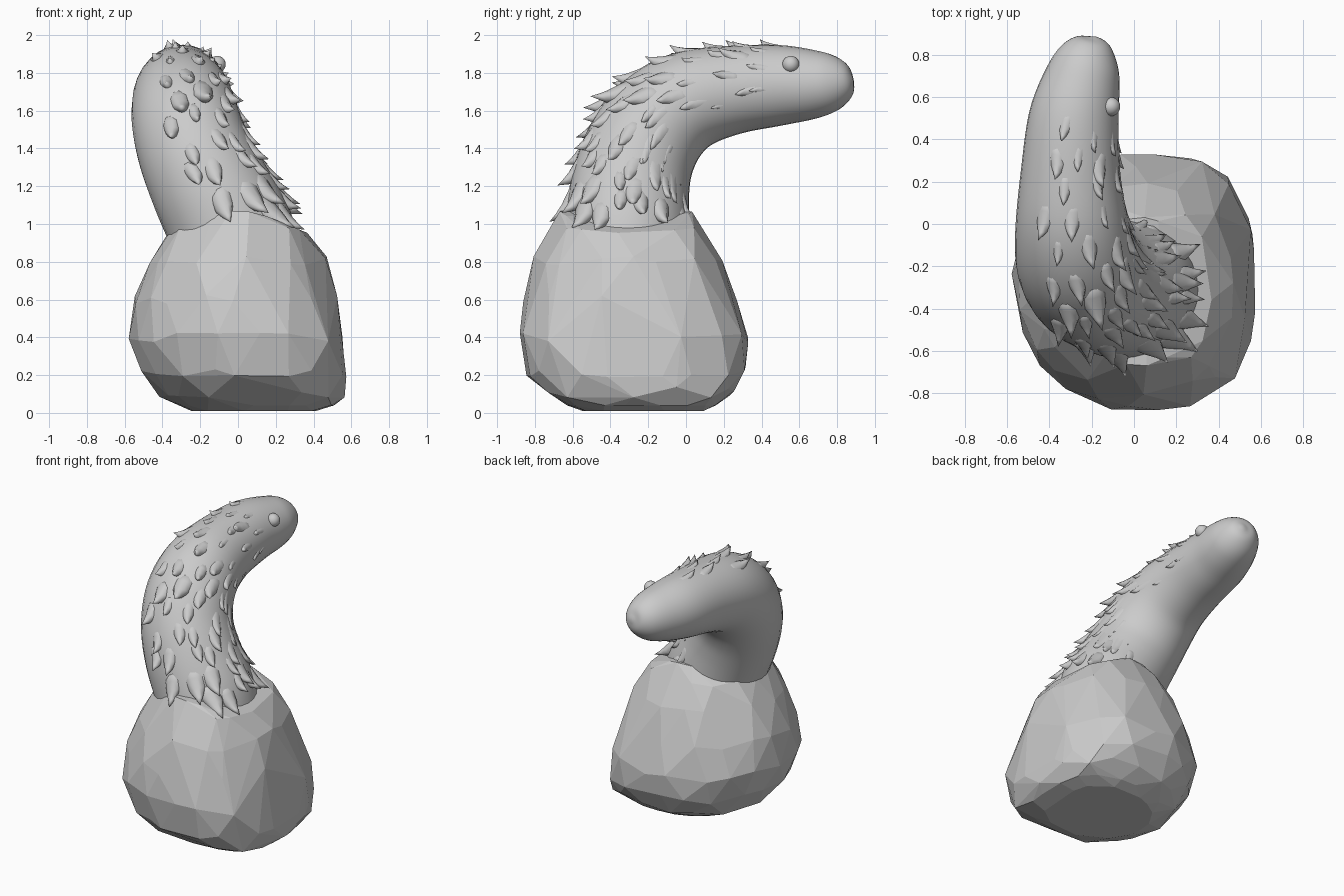
import bpy, bmesh, math, random
from mathutils import Vector

if "Cube" in bpy.data.objects:
    bpy.data.objects.remove(bpy.data.objects["Cube"])

random.seed(4)


def finish(bm, name, smooth):
    bmesh.ops.recalc_face_normals(bm, faces=bm.faces)
    me = bpy.data.meshes.new(name)
    bm.to_mesh(me)
    bm.free()
    ob = bpy.data.objects.new(name, me)
    bpy.context.collection.objects.link(ob)
    for p in me.polygons:
        p.use_smooth = smooth
    return ob


# Faceted rock base: hull over jittered rings (z, xmin, xmax, ymin, ymax)
levels = [(0.01, -.25, .42, -.55, .10), (.04, -.32, .51, -.63, .16), (.11, -.42, .565, -.75, .25),
          (.22, -.52, .57, -.84, .32), (.40, -.58, .56, -.89, .33), (.60, -.555, .525, -.86, .265),
          (.80, -.47, .465, -.80, .19), (.95, -.37, .37, -.73, .11), (1.07, -.25, .25, -.67, .03)]
bm = bmesh.new()
for k, (z, x0, x1, y0, y1) in enumerate(levels):
    cx, cy, rx, ry = (x0 + x1) / 2, (y0 + y1) / 2, (x1 - x0) / 2, (y1 - y0) / 2
    n = 18
    inner = 1 < k < len(levels) - 1
    for i in range(n):
        a = 2 * math.pi * (i + .5 * (k % 2) + random.uniform(-.25, .25)) / n
        c, s = math.cos(a), math.sin(a)
        e = (3 if k < 5 else 2.5) if c > 0 else 1.9
        d = (abs(c) ** e + abs(s) ** e) ** (-1 / e) * random.uniform(.985, 1.015)
        zz = z + (random.uniform(-.03, .03) if inner else 0)
        if k == len(levels) - 1:
            zz -= .09 * c * c            # rim dips at both sides
        bm.verts.new((cx + rx * d * c, cy + ry * d * s, max(zz, 0)))
bmesh.ops.convex_hull(bm, input=bm.verts)
bmesh.ops.delete(bm, geom=[v for v in bm.verts if not v.link_faces], context='VERTS')
bmesh.ops.dissolve_limit(bm, angle_limit=math.radians(4), verts=bm.verts, edges=bm.edges)
finish(bm, "rock_base", False)

# Neck and head path: x, y, z, radius
stations = [(-.01, -.31, .85, .335), (-.05, -.31, 1.0, .33), (-.15, -.295, 1.2, .315),
            (-.23, -.245, 1.38, .30), (-.275, -.145, 1.54, .288), (-.295, .02, 1.655, .265),
            (-.30, .25, 1.71, .235), (-.285, .5, 1.735, .213), (-.245, .68, 1.74, .182),
            (-.215, .79, 1.75, .145), (-.19, .86, 1.76, .085), (-.185, .885, 1.765, .012)]
P = [Vector(s) for s in stations]


def path(u):
    u = min(max(u, 0), len(P) - 1.0001)
    i, f = int(u), u - int(u)
    b, c = P[i], P[i + 1]
    a = P[i - 1] if i else 2 * b - c
    d = P[i + 2] if i + 2 < len(P) else 2 * c - b
    return .5 * (2 * b + (c - a) * f + (2 * a - 5 * b + 4 * c - d) * f * f
                 + (3 * b - a - 3 * c + d) * f ** 3)


def surface(u, t):
    """Point, outward normal and forward direction; t=0 is the outer crest, 90 is +x."""
    q = path(u)
    T = (path(u + .6) - path(u - .6)).xyz.normalized()
    S = (Vector((1, 0, 0)) - T * T.x).normalized()
    N = S.cross(T) * math.cos(t) + S * math.sin(t)
    return q.xyz + N * q.w, N, T


bm = bmesh.new()
SEG, SUB = 32, 5
rings = []
for j in range((len(P) - 1) * SUB + 1):
    rings.append([bm.verts.new(surface(j / SUB, 2 * math.pi * i / SEG)[0]) for i in range(SEG)])
for A, B in zip(rings, rings[1:]):
    for i in range(SEG):
        bm.faces.new((A[i], A[(i + 1) % SEG], B[(i + 1) % SEG], B[i]))
bm.faces.new(rings[0])
bm.faces.new(rings[-1])
finish(bm, "neck_and_head", True)


# Pointed scales swelling out of the skin and sweeping back towards the rock
def scale(bm, u, t, length, width, lift):
    p, n, T = surface(u, t)
    T = (T + n * random.uniform(-.05, .03)).normalized()
    w = n.cross(T).normalized()
    T = (T + w * random.uniform(-.2, .2)).normalized()
    prev = None
    for s, hw, h, th in ((0, .7, -.1, .02), (.3, 1, .16, .036), (.58, .9, .4, .048),
                         (.8, .45, .68, .034)):
        c = p - T * length * s + n * (lift * h - th)
        ring = [bm.verts.new(c + w * width * hw * math.cos(a) + n * th * math.sin(a))
                for a in (i * math.pi / 5 for i in range(10))]
        if prev:
            for i in range(10):
                bm.faces.new((prev[i], prev[(i + 1) % 10], ring[(i + 1) % 10], ring[i]))
        else:
            bm.faces.new(ring)
        prev = ring
    tip = bm.verts.new(p - T * length + n * lift)
    for i in range(10):
        bm.faces.new((prev[i], prev[(i + 1) % 10], tip))


bm = bmesh.new()
u, row = 1.25, 0
while u < 7.6:
    k = (u - 1.25) / 6.2                             # 0 at the base, 1 on the head
    lo, hi = -14 - 18 * min(1, 2 * k), 165 - 62 * k
    r = path(u).w
    n = max(4, round(math.radians(hi - lo) * r / .135))
    for i in range(n):
        t = lo + (hi - lo) * (i + .25 + .5 * (row % 2)) / n + random.uniform(-6, 6)
        size = (1 - .25 * k) * random.uniform(.75, 1.25)
        scale(bm, u + random.uniform(-.15, .15), math.radians(t), .21 * size, .056 * size,
              (.07 - .02 * k) * size)
    u += .58 - .1 * k
    row += 1
# Brow ridge over the eye
scale(bm, 7.75, math.radians(42), .24, .05, .03)
finish(bm, "scales", True)

# Eye
bpy.ops.mesh.primitive_uv_sphere_add(segments=20, ring_count=12, radius=.045, location=(-.11, .555, 1.845))
bpy.context.object.name = "eye"
bpy.ops.object.shade_smooth()
